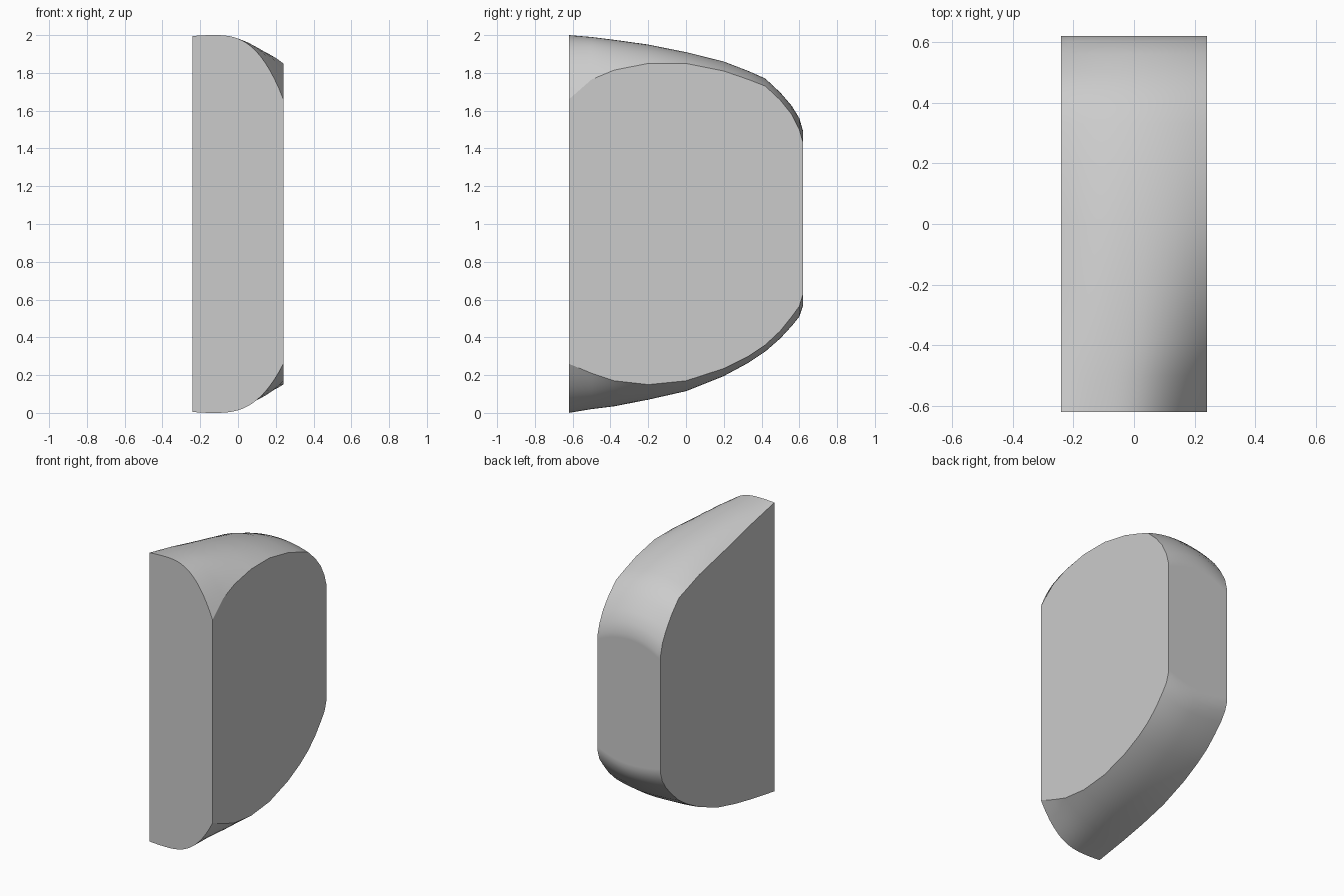
import bpy
import bmesh
from math import radians

cube = bpy.data.objects.get("Cube")
if cube:
    bpy.data.objects.remove(cube, do_unlink=True)

HALF_X, COLS, RIM = 0.24, 20, 0.03

# Stations from front to back, and the left rim, crest and right rim heights there
STATIONS = [-0.62, -0.5, -0.38, -0.2, 0, 0.2, 0.33, 0.42, 0.5, 0.56, 0.6, 0.62]
TOP_LEFT = [1.995, 1.97, 1.945, 1.9, 1.855, 1.81, 1.765, 1.735, 1.65, 1.565, 1.49, 1.41]
TOP_CREST = [2, 1.99, 1.975, 1.95, 1.91, 1.86, 1.81, 1.77, 1.695, 1.625, 1.56, 1.49]
TOP_RIGHT = [1.66, 1.765, 1.815, 1.85, 1.85, 1.81, 1.765, 1.73, 1.655, 1.58, 1.5, 1.43]
LOW_LEFT = [0.005, 0.025, 0.045, 0.08, 0.13, 0.21, 0.28, 0.34, 0.415, 0.48, 0.54, 0.6]
LOW_CREST = [0, 0.02, 0.035, 0.07, 0.115, 0.195, 0.265, 0.325, 0.395, 0.46, 0.51, 0.57]
LOW_RIGHT = [0.26, 0.21, 0.17, 0.15, 0.17, 0.235, 0.3, 0.36, 0.435, 0.51, 0.565, 0.63]


def arch(x, y, left, crest, right):
    """Height of the arched skin between two rims, with its crest moving inward."""
    back = min(1, (y - STATIONS[0]) / 0.9)
    peak = -0.13 * (1 - back)
    if x < peak:
        return crest + (left - crest) * ((peak - x) / (peak + HALF_X)) ** 2
    return crest + (right - crest) * ((x - peak) / (HALF_X - peak)) ** (2.8 - 0.8 * back)


def skin(bm, rims):
    """Grid of vertices following one arched surface."""
    xs = [HALF_X * (2 * i / COLS - 1) for i in range(COLS + 1)]
    return [[bm.verts.new((x, y, arch(x, y, *heights))) for x in xs]
            for y, *heights in zip(STATIONS, *rims)]


def bridge(bm, first, second):
    """Quads between two rows of vertices."""
    for a, b, c, d in zip(first, first[1:], second[1:], second):
        bm.faces.new((a, b, c, d))


bm = bmesh.new()
top = skin(bm, (TOP_LEFT, TOP_CREST, TOP_RIGHT))
low = skin(bm, (LOW_LEFT, LOW_CREST, LOW_RIGHT))

# Arched top and underside
for grid in (top, low):
    for first, second in zip(grid, grid[1:]):
        bridge(bm, first, second)


# Flat walls around the outline, with narrow border rows beside the arches
def outline(grid):
    loop = list(grid[0]) + [row[-1] for row in grid[1:]]
    loop += grid[-1][-2::-1] + [row[0] for row in grid[-2::-1]]
    return loop


def offset_row(loop, dz):
    row = [bm.verts.new((v.co.x, v.co.y, v.co.z + dz)) for v in loop[:-1]]
    return row + row[:1]


upper, lower = outline(top), outline(low)
rows = [lower, offset_row(lower, RIM), offset_row(upper, -RIM), upper]
for first, second in zip(rows, rows[1:]):
    bridge(bm, first, second)

bmesh.ops.recalc_face_normals(bm, faces=bm.faces)
mesh = bpy.data.meshes.new("rounded_block")
bm.to_mesh(mesh)
bm.free()

block = bpy.data.objects.new("rounded_block", mesh)
bpy.context.collection.objects.link(block)

# Plain grey finish
grey = bpy.data.materials.new("plain_grey")
grey.use_nodes = True
colour = (0.6, 0.6, 0.6, 1)
grey.diffuse_color = colour
grey.node_tree.nodes["Principled BSDF"].inputs["Base Color"].default_value = colour
mesh.materials.append(grey)

bpy.ops.object.select_all(action="DESELECT")
block.select_set(True)
bpy.context.view_layer.objects.active = block
bpy.ops.object.shade_smooth_by_angle(angle=radians(30))
